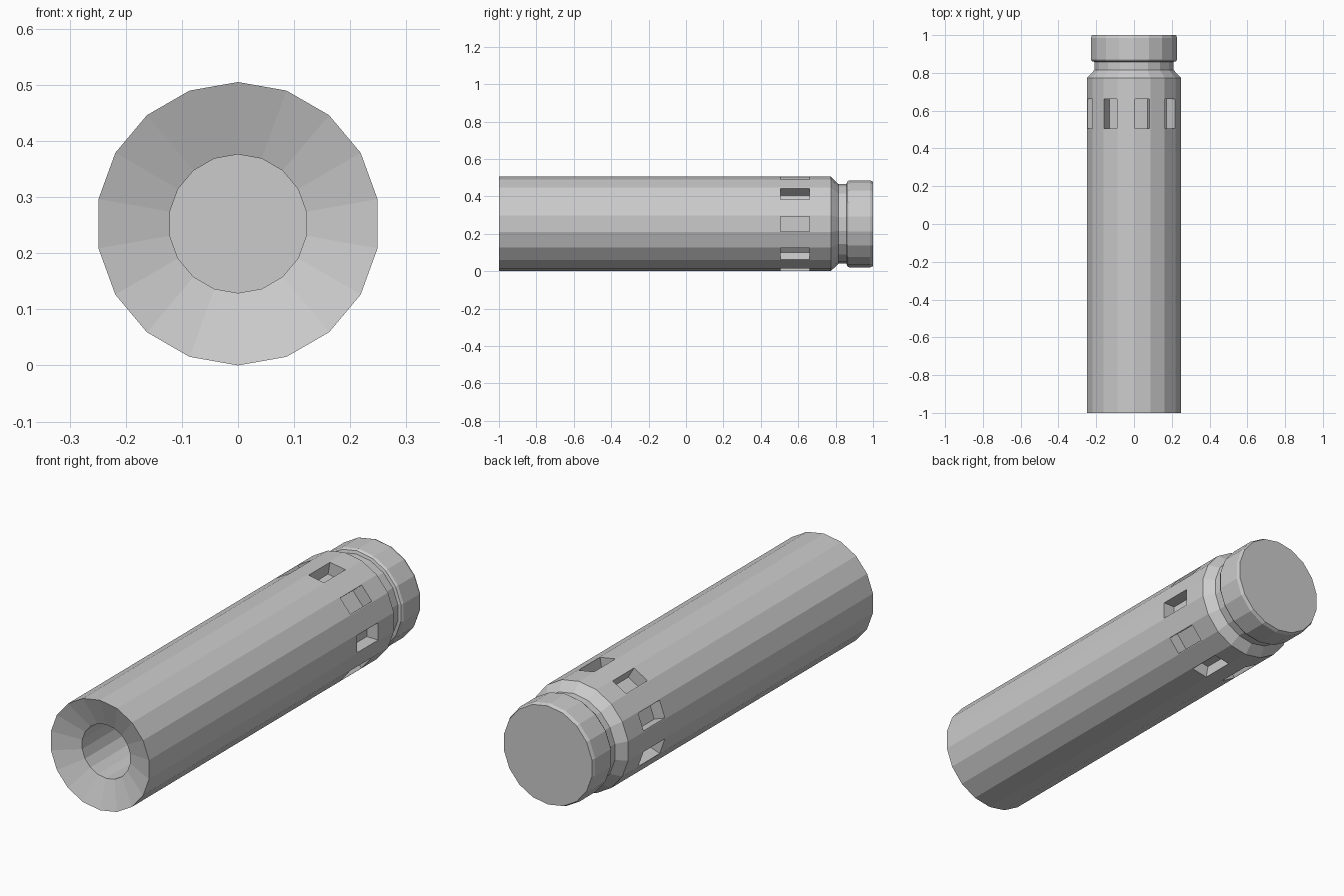
import bpy, bmesh
from math import sin, cos, radians
from mathutils import Matrix

if "Cube" in bpy.data.objects:
    bpy.data.objects.remove(bpy.data.objects["Cube"])

SIDES = 18
CZ = 0.2525          # height of the tube axis


def make_object(name, bm):
    bmesh.ops.recalc_face_normals(bm, faces=bm.faces)
    mesh = bpy.data.meshes.new(name)
    bm.to_mesh(mesh)
    bm.free()
    obj = bpy.data.objects.new(name, mesh)
    bpy.context.collection.objects.link(obj)
    return obj


def lathe_y(name, profile):
    """Flat-sided solid of revolution along y from (radius, y) points."""
    bm = bmesh.new()
    rings = []
    for r, y in profile:
        rings.append([bm.verts.new((r * cos(radians(10 + 360 / SIDES * i)), y,
                                    CZ + r * sin(radians(10 + 360 / SIDES * i))))
                      for i in range(SIDES)])
    for a, b in zip(rings, rings[1:]):
        for i in range(SIDES):
            j = (i + 1) % SIDES
            bm.faces.new((a[i], a[j], b[j], b[i]))
    bm.faces.new(rings[0])
    bm.faces.new(rings[-1])
    return make_object(name, bm)


# Tube: bore floor, bore wall, funnel mouth, body, neck, bevelled end collar
tube = lathe_y("tube", [
    (0.1235, 0.40), (0.1235, -0.955), (0.2525, -1.0),
    (0.2525, 0.774), (0.213, 0.815), (0.213, 0.858),
    (0.226, 0.862), (0.2325, 0.872), (0.2325, 0.985), (0.226, 1.0)])

# Ring of nine pockets, one on every second face
bm = bmesh.new()
floor, top = 0.2487 - 0.058, 0.30
for k in range(9):
    m = (Matrix.Translation((0, 0.583, CZ))
         @ Matrix.Rotation(radians(-40 * k), 4, 'Y')
         @ Matrix.Translation(((floor + top) / 2, 0, 0))
         @ Matrix.Diagonal((top - floor, 0.155, 0.079, 1)))
    bmesh.ops.create_cube(bm, size=1, matrix=m)
cutter = make_object("pocket_cutter", bm)
cutter.hide_render = True
cutter.hide_viewport = False
cutter.display_type = 'WIRE'

cut = tube.modifiers.new("pockets", 'BOOLEAN')
cut.operation = 'DIFFERENCE'
cut.solver = 'EXACT'
cut.object = cutter
bpy.context.view_layer.objects.active = tube
bpy.ops.object.modifier_apply(modifier=cut.name)
bpy.data.objects.remove(cutter)
